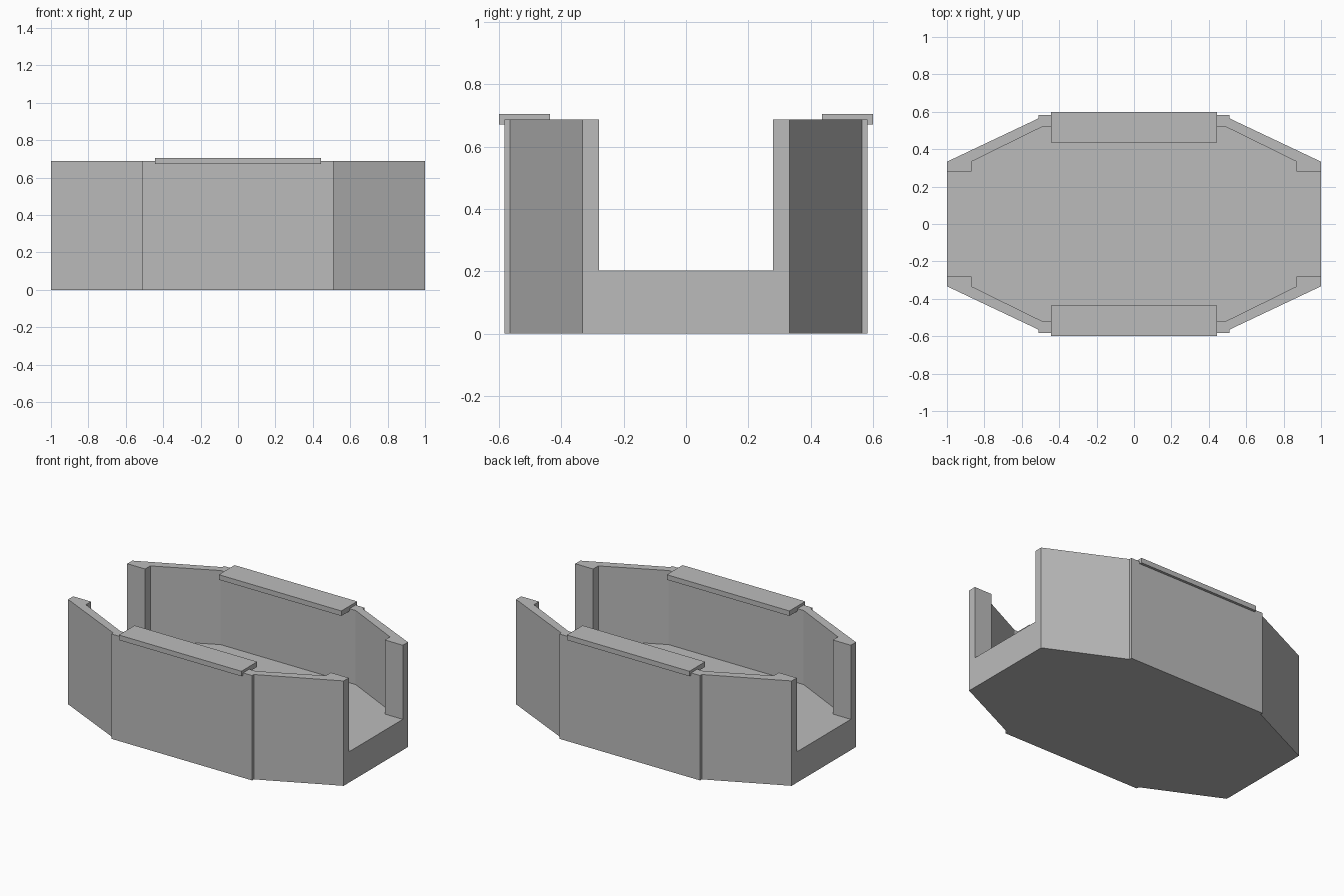
import bpy
import bmesh

cube = bpy.data.objects.get("Cube")
if cube:
    bpy.data.objects.remove(cube, do_unlink=True)

grey = bpy.data.materials.new("plain_grey")
grey.use_nodes = True
colour = (0.5, 0.5, 0.5, 1)
grey.diffuse_color = colour
grey.node_tree.nodes["Principled BSDF"].inputs["Base Color"].default_value = colour


def mirrored_outline(quarter):
    """Counter-clockwise outline from its +x +y quarter, listed from the +x end."""
    left = [(-x, y) for x, y in reversed(quarter)]
    half = quarter + left
    return half + [(-x, -y) for x, y in half]


def prism(name, outline, bottom, top):
    bm = bmesh.new()
    face = bm.faces.new([bm.verts.new((x, y, bottom)) for x, y in outline])
    result = bmesh.ops.extrude_face_region(bm, geom=[face])
    verts = [v for v in result["geom"] if isinstance(v, bmesh.types.BMVert)]
    bmesh.ops.translate(bm, verts=verts, vec=(0, 0, top - bottom))
    bmesh.ops.recalc_face_normals(bm, faces=bm.faces)
    mesh = bpy.data.meshes.new(name)
    bm.to_mesh(mesh)
    bm.free()
    mesh.materials.append(grey)
    obj = bpy.data.objects.new(name, mesh)
    bpy.context.scene.collection.objects.link(obj)
    return obj


# Tub: stepped octagonal block, with slightly proud long side panels
tub = prism("tub", mirrored_outline(
    [(1, 0.333), (0.51, 0.565), (0.51, 0.583)]), 0, 0.688)

# Hollow interior, open at both ends between the corner posts
cutter = prism("interior_cutter", mirrored_outline(
    [(1.1, 0.28), (0.87, 0.28), (0.87, 0.333), (0.49, 0.52)]), 0.202, 0.9)
cut = tub.modifiers.new("hollow", 'BOOLEAN')
cut.operation = 'DIFFERENCE'
cut.solver = 'EXACT'
cut.object = cutter

# Apply the cut, then discard the helper
bpy.context.view_layer.update()
graph = bpy.context.evaluated_depsgraph_get()
hollowed = bpy.data.meshes.new_from_object(tub.evaluated_get(graph))
tub.modifiers.clear()
tub.data = hollowed
bpy.data.objects.remove(cutter, do_unlink=True)

# Flat cap rails along the top of the long sides
for name, side in (("front_cap_rail", -1), ("back_cap_rail", 1)):
    inner, outer = 0.436 * side, 0.6 * side
    prism(name, [(-0.445, inner), (0.445, inner),
                 (0.445, outer), (-0.445, outer)], 0.672, 0.705)
